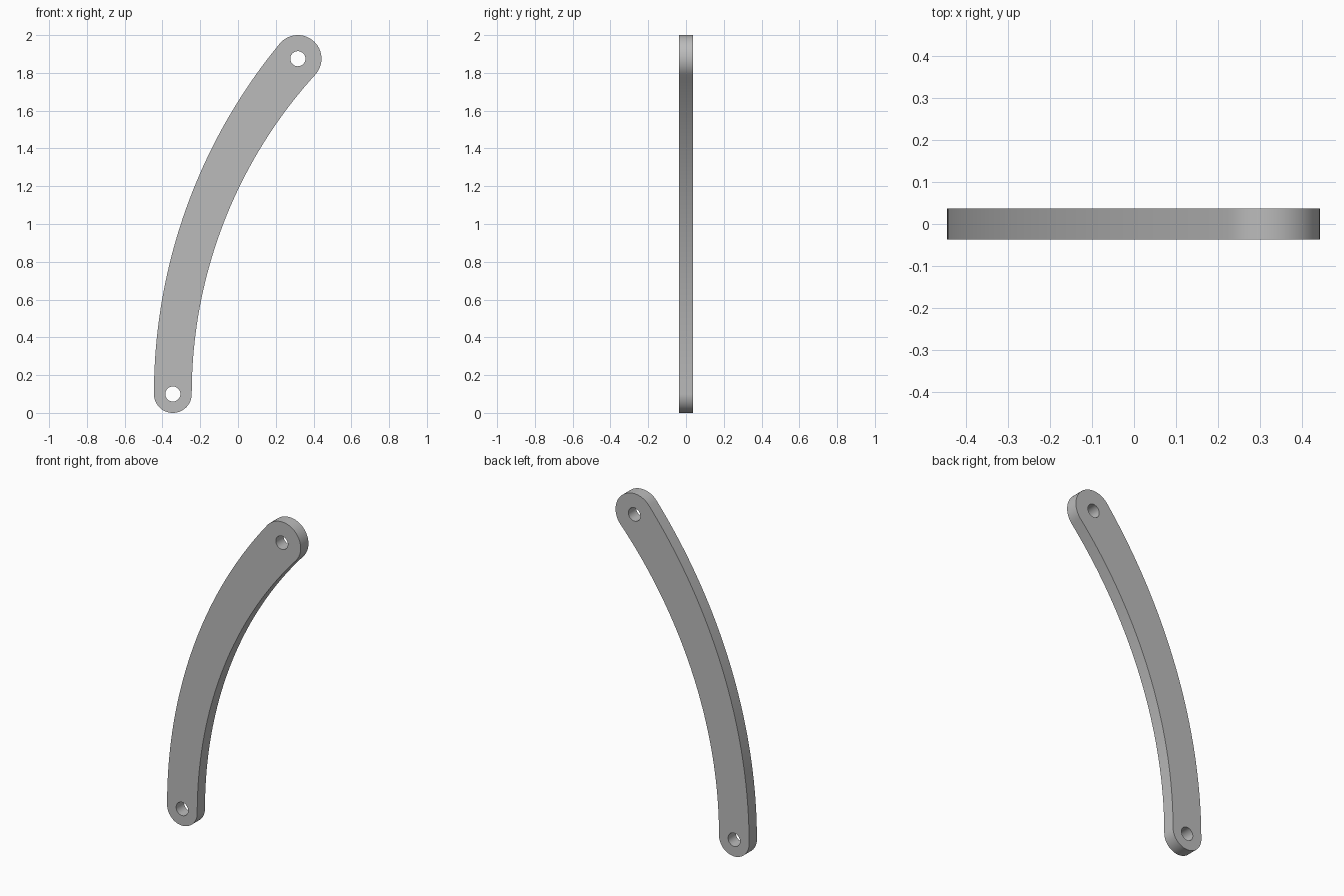
import bpy, bmesh
from math import cos, sin, atan2, pi, radians, sqrt

if "Cube" in bpy.data.objects:
    bpy.data.objects.remove(bpy.data.objects["Cube"])

LOW, LOW_R = (-0.345, 0.1), 0.1
TOP, TOP_R = (0.317, 1.875), 0.125
HOLE_R, HALF = 0.04, 0.037


def arc(centre, r, a0, a1, n):
    """Points along an arc in the xz plane, without the last one."""
    return [(centre[0] + r * cos(a0 + (a1 - a0) * i / n),
             centre[1] + r * sin(a0 + (a1 - a0) * i / n)) for i in range(n)]


def edge_arc(side):
    """Long edge: upright at the low end, tangent to the top end.
    side is -1 for the outer edge and 1 for the inner edge."""
    dx, dz = TOP[0] - LOW[0] - side * LOW_R, TOP[1] - LOW[1]
    r = (dx * dx + dz * dz - TOP_R ** 2) / (2 * (dx + side * TOP_R))
    centre = (LOW[0] + side * LOW_R + r, LOW[1])
    return centre, r, atan2(TOP[1] - centre[1], TOP[0] - centre[0])


outer_c, outer_r, outer_a = edge_arc(-1)
inner_c, inner_r, inner_a = edge_arc(1)

# Outline: outer edge, top end, inner edge, low end
outline = (arc(outer_c, outer_r, pi, outer_a, 40)
           + arc(TOP, TOP_R, outer_a, inner_a - pi, 40)
           + arc(inner_c, inner_r, inner_a, pi, 40)
           + arc(LOW, LOW_R, 0, -pi, 40))
holes = [arc(c, HOLE_R, 0, 2 * pi, 40) for c in (LOW, TOP)]

# Flat plate with two holes, then thickness
bm = bmesh.new()
edges = []
for loop in [outline] + holes:
    verts = [bm.verts.new((x, -HALF, z)) for x, z in loop]
    edges += [bm.edges.new((v, verts[i - 1])) for i, v in enumerate(verts)]
bmesh.ops.triangle_fill(bm, use_beauty=True, use_dissolve=False, edges=edges, normal=(0, -1, 0))
ext = bmesh.ops.extrude_face_region(bm, geom=bm.faces[:], use_keep_orig=True)
bmesh.ops.translate(bm, vec=(0, 2 * HALF, 0),
                    verts=[g for g in ext["geom"] if isinstance(g, bmesh.types.BMVert)])
bmesh.ops.recalc_face_normals(bm, faces=bm.faces[:])
mesh = bpy.data.meshes.new("curved_link_arm")
bm.to_mesh(mesh)
bm.free()

arm = bpy.data.objects.new("curved_link_arm", mesh)
bpy.context.collection.objects.link(arm)

# Plain grey
grey = bpy.data.materials.new("plain_grey")
grey.use_nodes = True
colour = (0.5, 0.5, 0.5, 1)
grey.diffuse_color = colour
grey.node_tree.nodes["Principled BSDF"].inputs["Base Color"].default_value = colour
mesh.materials.append(grey)

bpy.ops.object.select_all(action="DESELECT")
arm.select_set(True)
bpy.context.view_layer.objects.active = arm
bpy.ops.object.shade_smooth_by_angle(angle=radians(30))
